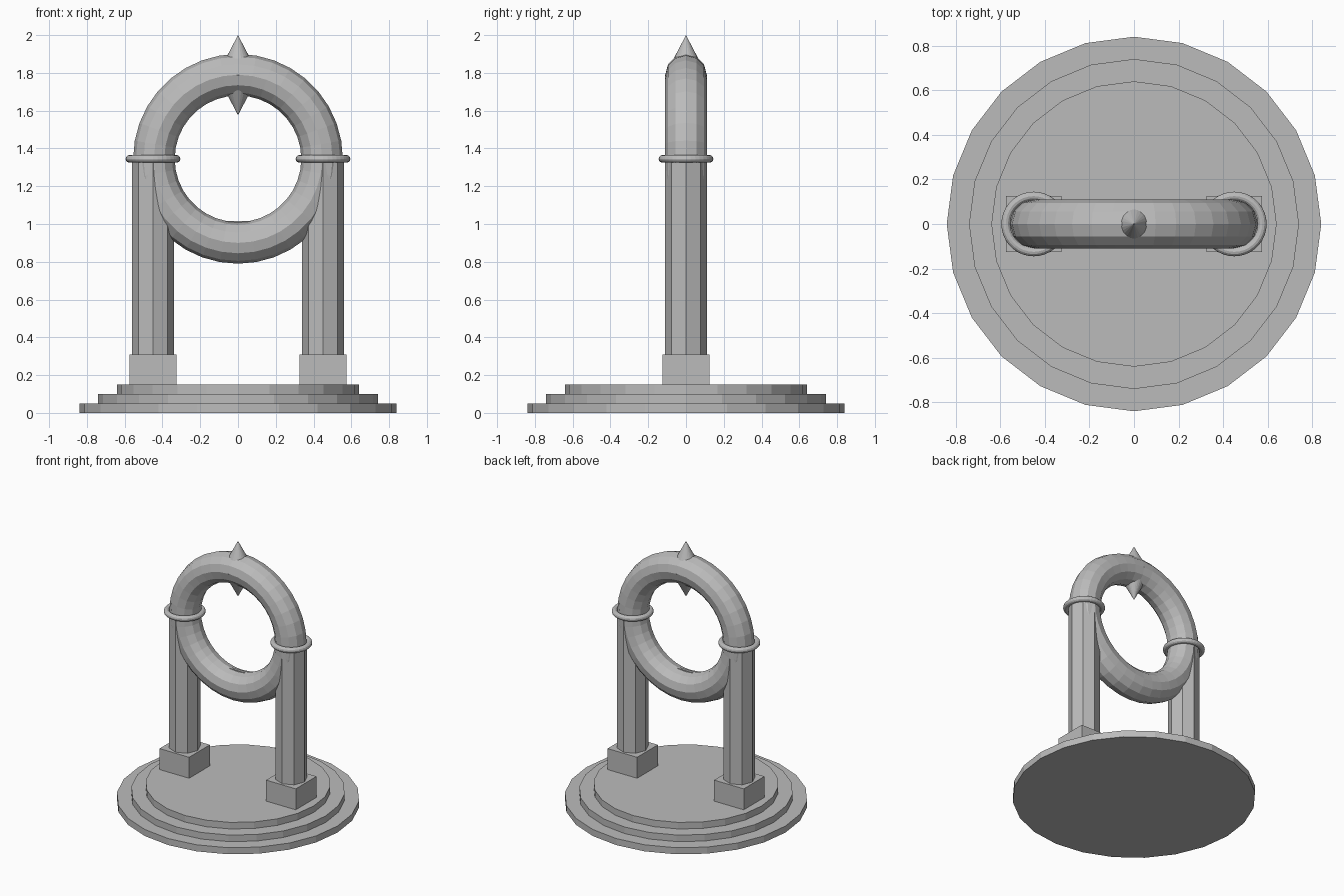
import bpy
import math

cube = bpy.data.objects.get("Cube")
if cube:
    bpy.data.objects.remove(cube, do_unlink=True)

stone = bpy.data.materials.new("grey_stone")
stone.use_nodes = True
GREY = (0.5, 0.5, 0.5, 1)
stone.diffuse_color = GREY
stone.node_tree.nodes["Principled BSDF"].inputs["Base Color"].default_value = GREY


def finish(name):
    ob = bpy.context.object
    ob.name = name
    ob.data.materials.clear()
    ob.data.materials.append(stone)
    return ob


def cylinder(name, radius, bottom, top, sides, x=0):
    bpy.ops.mesh.primitive_cylinder_add(vertices=sides, radius=radius, depth=top - bottom,
                                        location=(x, 0, (bottom + top) / 2))
    return finish(name)


def box(name, size, location):
    bpy.ops.mesh.primitive_cube_add(size=1, location=location)
    bpy.context.object.scale = size
    bpy.ops.object.transform_apply(location=False, rotation=False, scale=True)
    return finish(name)


def torus(name, major, minor, location, tilt=0, segments=36):
    bpy.ops.mesh.primitive_torus_add(major_radius=major, minor_radius=minor, major_segments=segments,
                                     minor_segments=12, location=location, rotation=(tilt, 0, 0))
    return finish(name)


RING_Z = 1.345
PILLAR_X = 0.45

# Stepped round base
for i, radius in enumerate((0.84, 0.74, 0.64)):
    cylinder(f"base_step_{i + 1}", radius, i * 0.05, (i + 1) * 0.05, 24)

# Pillars with square plinths and collars
for side, x in (("left", PILLAR_X), ("right", -PILLAR_X)):
    box(f"{side}_plinth", (0.25, 0.25, 0.16), (x, 0, 0.23))
    cylinder(f"{side}_pillar", 0.11, 0.31, RING_Z, 8, x)
    torus(f"{side}_collar", 0.125, 0.02, (x, 0, RING_Z))

# Upright ring
torus("upright_ring", 0.445, 0.11, (0, 0, RING_Z), math.pi / 2)

# Double spike through the top of the ring
for name, sign in (("upper_spike", 1), ("lower_spike", -1)):
    bpy.ops.mesh.primitive_cone_add(vertices=24, radius1=0.111, radius2=0, depth=0.212,
                                    location=(0, 0, 1.788 + sign * 0.106),
                                    rotation=(0 if sign > 0 else math.pi, 0, 0))
    finish(name)

# Thin inlay at the bottom of the ring opening
box("ring_inlay", (0.15, 0.02, 0.04), (0, 0, 0.996))
